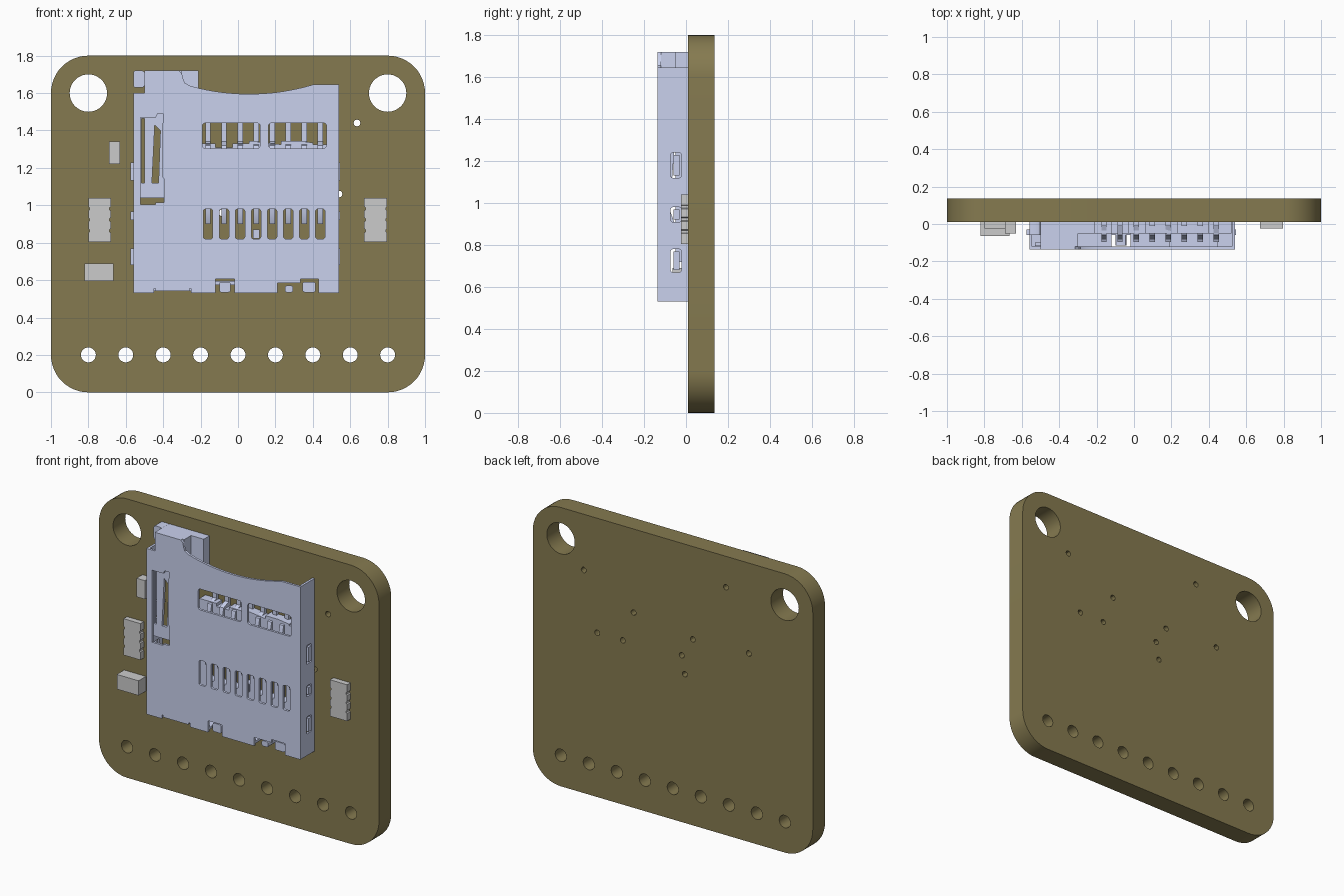
import bpy, bmesh
from math import sin, cos, pi, radians

if "Cube" in bpy.data.objects:
    bpy.data.objects.remove(bpy.data.objects["Cube"])


def material(name, rgb):
    m = bpy.data.materials.new(name)
    m.diffuse_color = (*rgb, 1)
    m.use_nodes = True
    m.node_tree.nodes["Principled BSDF"].inputs["Base Color"].default_value = m.diffuse_color
    return m


BOARD = material("olive_board", (0.235, 0.195, 0.08))
METAL = material("pale_steel", (0.59, 0.64, 0.855))

PLACE = {"x": lambda u, v, d: (d, u, v),
         "y": lambda u, v, d: (u, d, v),
         "z": lambda u, v, d: (u, v, d)}


def rect(u0, u1, v0, v1, r=0.0, n=4):
    """Rectangle outline, with rounded corners when r > 0."""
    if r == 0:
        return [(u0, v0), (u1, v0), (u1, v1), (u0, v1)]
    pts = []
    corners = [(u1 - r, v1 - r), (u0 + r, v1 - r), (u0 + r, v0 + r), (u1 - r, v0 + r)]
    for q, (cu, cv) in enumerate(corners):
        for i in range(n + 1):
            a = pi / 2 * (q + i / n)
            pts.append((cu + r * cos(a), cv + r * sin(a)))
    return pts


def circle(u, v, r, n):
    return [(u + r * cos(2 * pi * i / n), v + r * sin(2 * pi * i / n)) for i in range(n)]


def prism(name, outline, d0, d1, mat=METAL, holes=(), axis="y"):
    """Flat outline with holes, extruded along an axis from d0 to d1."""
    bm = bmesh.new()
    edges = []
    for loop in [outline, *holes]:
        vs = [bm.verts.new(PLACE[axis](u, v, d0)) for u, v in loop]
        edges += [bm.edges.new((vs[i - 1], vs[i])) for i in range(len(vs))]
    bmesh.ops.triangle_fill(bm, use_beauty=True, edges=edges)
    res = bmesh.ops.extrude_face_region(bm, geom=bm.faces[:], use_keep_orig=True)
    moved = [g for g in res["geom"] if isinstance(g, bmesh.types.BMVert)]
    bmesh.ops.translate(bm, verts=moved, vec=PLACE[axis](0, 0, d1 - d0))
    bmesh.ops.recalc_face_normals(bm, faces=bm.faces[:])
    me = bpy.data.meshes.new(name)
    bm.to_mesh(me)
    bm.free()
    me.shade_smooth()
    me.set_sharp_from_angle(angle=radians(30))
    if mat:
        me.materials.append(mat)
    ob = bpy.data.objects.new(name, me)
    bpy.context.collection.objects.link(ob)
    return ob


def box(name, x0, x1, y0, y1, z0, z1, mat=METAL):
    return prism(name, rect(x0, x1, z0, z1), y0, y1, mat)


FACE, SHEET, BACK = -0.135, -0.12, 0.01   # socket front, sheet inside, board face

# Circuit board with mounting holes, pin holes and vias
vias = [(0.636, 1.44), (-0.38, 1.6), (0.28, 1.26), (0.54, 1.06), (0.357, 1.06),
        (-0.143, 1.2), (-0.064, 1.076), (-0.543, 1.216), (-0.086, 0.96)]
holes = [circle(s * 0.8, 1.6, 0.1, 40) for s in (-1, 1)]
holes += [circle(-0.8 + 0.2 * i, 0.2, 0.04, 24) for i in range(9)]
holes += [circle(x, z, 0.018, 12) for x, z in vias]
prism("circuit_board", rect(-1, 1, 0, 1.8, 0.2, 12), BACK, 0.135, BOARD, holes)

# Socket cover sheet: notched bottom edge, curved card mouth
outline = [(-0.56, 0.53), (-0.45, 0.53), (-0.45, 0.555), (-0.44, 0.555), (-0.44, 0.542),
           (-0.26, 0.542), (-0.26, 0.555), (-0.25, 0.555), (-0.25, 0.53),
           (-0.12, 0.53), (-0.12, 0.605), (-0.02, 0.605), (-0.02, 0.53),
           (0.21, 0.53), (0.21, 0.585), (0.335, 0.585), (0.335, 0.605),
           (0.43, 0.605), (0.43, 0.53), (0.54, 0.53), (0.54, 1.645)]
for i in range(17):
    x = 0.40 - 0.61 * i / 16
    outline.append((x, 1.595 + 0.43 * (x - 0.06) ** 2))
outline += [(-0.26, 1.64), (-0.285, 1.655), (-0.295, 1.68), (-0.30, 1.705), (-0.315, 1.72),
            (-0.50, 1.72), (-0.50, 1.6), (-0.56, 1.6)]

contact_x = [-0.16 + 0.0857 * i for i in range(8)]
slots = [rect(x - 0.025, x + 0.025, 0.82, 0.98, 0.012, 3) for x in contact_x]
tail_windows = [rect(-0.19, 0.118, 1.305, 1.44, 0.015, 3),
                rect(0.163, 0.473, 1.305, 1.44, 0.015, 3)]
latch_window = [(-0.52, 1.005), (-0.44, 1.005), (-0.44, 1.015), (-0.395, 1.015),
                (-0.395, 1.14), (-0.405, 1.15), (-0.405, 1.43), (-0.40, 1.45),
                (-0.40, 1.49), (-0.43, 1.49), (-0.44, 1.47), (-0.52, 1.47)]
prism("socket_cover", outline, FACE, SHEET, METAL, slots + tail_windows + [latch_window])

# Slotted side walls with small latch tabs
wall_slots = [(0.67, 0.78), (0.91, 0.98), (1.12, 1.24)]
for side, x0, x1, top in (("right", 0.525, 0.54, 1.645), ("left", -0.56, -0.545, 1.6)):
    prism("socket_wall_" + side, rect(SHEET, BACK, 0.53, top), x0, x1, METAL,
          [rect(-0.073, -0.022, a, b, 0.01, 3) for a, b in wall_slots], "x")
    for a, b in wall_slots:
        c = 0.542 if side == "right" else -0.562
        box("latch_tab_" + side, c - 0.012, c + 0.004 if side == "right" else c + 0.012,
            -0.06, -0.03, a + 0.012, b - 0.012)

# Bottom wall in segments, with recessed tabs in the gaps
for x0, x1 in ((-0.545, -0.12), (-0.02, 0.21), (0.43, 0.525)):
    box("socket_bottom_wall", x0, x1, SHEET, BACK, 0.542, 0.557)
box("bottom_bridge", -0.12, -0.02, -0.06, BACK, 0.575, 0.595)
box("bottom_bridge", 0.19, 0.45, SHEET, BACK, 0.606, 0.62)
for x0, x1, z1 in ((-0.1, -0.04, 0.59), (0.25, 0.295, 0.57), (0.345, 0.415, 0.59)):
    prism("bottom_tab", rect(x0, x1, 0.535, z1, 0.01, 3), -0.115, BACK)

# Insulating base under the contacts, stepped along its upper edge
base = [(-0.24, 0.72), (0.52, 0.72), (0.52, 1.325), (0.40, 1.325), (0.40, 1.335),
        (0.32, 1.345), (0.23, 1.345), (0.23, 1.325), (0.06, 1.345), (0.06, 1.33),
        (-0.03, 1.33), (-0.03, 1.31), (-0.12, 1.31), (-0.12, 1.33), (-0.24, 1.33)]
prism("contact_base", base, -0.05, BACK, METAL, slots)

# Sprung contacts, bent strip profile in side view
strip = [(BACK, 1.45), (BACK, 1.30), (-0.04, 1.30), (-0.055, 1.26), (-0.078, 0.97),
         (-0.055, 0.905), (-0.068, 0.90), (-0.095, 0.965), (-0.07, 1.28),
         (-0.06, 1.32), (-0.01, 1.34), (-0.01, 1.45)]
for x in contact_x:
    prism("contact_spring", strip, x - 0.014, x + 0.014, METAL, axis="x")
box("contact_stop", contact_x[3] - 0.018, contact_x[3] + 0.018, -0.05, BACK, 0.822, 0.87)

# Card latch lever seen through the left window
prism("latch_lever", rect(-0.53, -0.385, 1.04, 1.50), -0.118, -0.1, METAL,
      [[(-0.515, 1.12), (-0.5, 1.12), (-0.5, 1.465), (-0.515, 1.465)],
       [(-0.46, 1.12), (-0.425, 1.12), (-0.415, 1.40), (-0.445, 1.43)]])

# Ejector slider block at the top left
box("ejector_block", -0.5, -0.30, SHEET, BACK, 1.52, 1.72)
box("ejector_foot", -0.30, -0.21, -0.05, BACK, 1.52, 1.72)
prism("ejector_corner", rect(-0.56, -0.5, 1.63, 1.72, 0.012, 3), -0.06, BACK)

# Small chips beside the socket
box("capacitor_upper", -0.69, -0.63, -0.05, BACK, 1.22, 1.34, None)
box("capacitor_lower", -0.82, -0.665, -0.065, BACK, 0.595, 0.69, None)


def resistor_array(name, x0, x1, z0, z1):
    """Chip with three shallow notches down each long side."""
    right = [(x1, z0)]
    for i in (1, 2, 3):
        z = z0 + (z1 - z0) * i / 4
        right += [(x1, z - 0.01), (x1 - 0.007, z - 0.006), (x1 - 0.007, z + 0.006), (x1, z + 0.01)]
    right.append((x1, z1))
    left = [(x0 + x1 - x, z) for x, z in reversed(right)]
    prism(name, right + left, -0.025, BACK, None)


resistor_array("resistor_array_left", -0.8, -0.68, 0.805, 1.04)
resistor_array("resistor_array_right", 0.675, 0.797, 0.805, 1.04)
